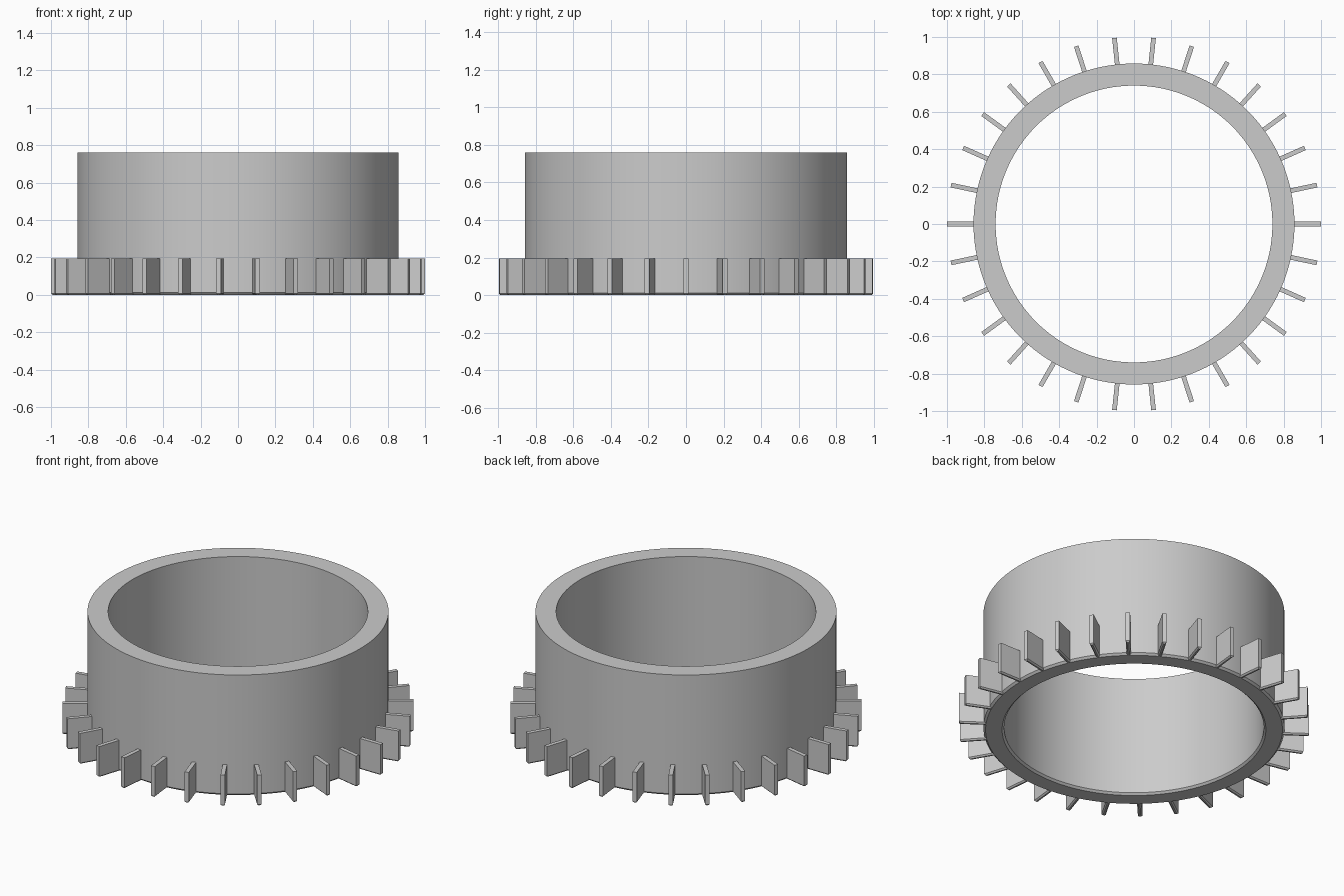
import bpy, bmesh, math
from mathutils import Matrix, Vector

if "Cube" in bpy.data.objects:
    bpy.data.objects.remove(bpy.data.objects["Cube"])

OUTER, INNER, HEIGHT = 0.858, 0.74, 0.76
FIN_COUNT, FIN_HEIGHT, FIN_THICK = 30, 0.195, 0.025
CHAMFER = 0.012

grey = bpy.data.materials.new("plain_grey")
grey.use_nodes = True
colour = (0.6, 0.6, 0.6, 1)
grey.diffuse_color = colour
grey.node_tree.nodes["Principled BSDF"].inputs["Base Color"].default_value = colour


def make_object(name, bm):
    bmesh.ops.recalc_face_normals(bm, faces=bm.faces)
    mesh = bpy.data.meshes.new(name)
    bm.to_mesh(mesh)
    bm.free()
    mesh.materials.append(grey)
    obj = bpy.data.objects.new(name, mesh)
    bpy.context.collection.objects.link(obj)
    return obj


# Collar: a wall section with chamfered foot, spun around z
bm = bmesh.new()
section = [(INNER, HEIGHT), (INNER, CHAMFER), (INNER + CHAMFER, 0),
           (OUTER - CHAMFER, 0), (OUTER, CHAMFER), (OUTER, HEIGHT)]
verts = [bm.verts.new((r, 0, z)) for r, z in section]
edges = [bm.edges.new((v, verts[i - 1])) for i, v in enumerate(verts)]
bmesh.ops.spin(bm, geom=verts + edges, cent=(0, 0, 0), axis=(0, 0, 1),
               angle=math.tau, steps=120, use_merge=True)
bmesh.ops.remove_doubles(bm, verts=bm.verts, dist=0.0001)
collar = make_object("collar", bm)
bpy.context.view_layer.objects.active = collar
collar.select_set(True)
bpy.ops.object.shade_smooth_by_angle(angle=math.radians(30))

# Fins: thin radial plates with chamfered lower edges
start = OUTER - 0.02
size = Vector((1 - start, FIN_THICK, FIN_HEIGHT))
centre = Vector(((1 + start) / 2, 0, FIN_HEIGHT / 2))
bm = bmesh.new()
for i in range(FIN_COUNT):
    turn = Matrix.Rotation(math.tau * i / FIN_COUNT, 4, "Z")
    place = turn @ Matrix.Translation(centre) @ Matrix.Diagonal(size).to_4x4()
    bmesh.ops.create_cube(bm, size=1, matrix=place)
low = [e for e in bm.edges if all(v.co.z < 0.01 for v in e.verts)]
bmesh.ops.bevel(bm, geom=low, offset=0.008, segments=1, affect="EDGES")
make_object("fins", bm)
